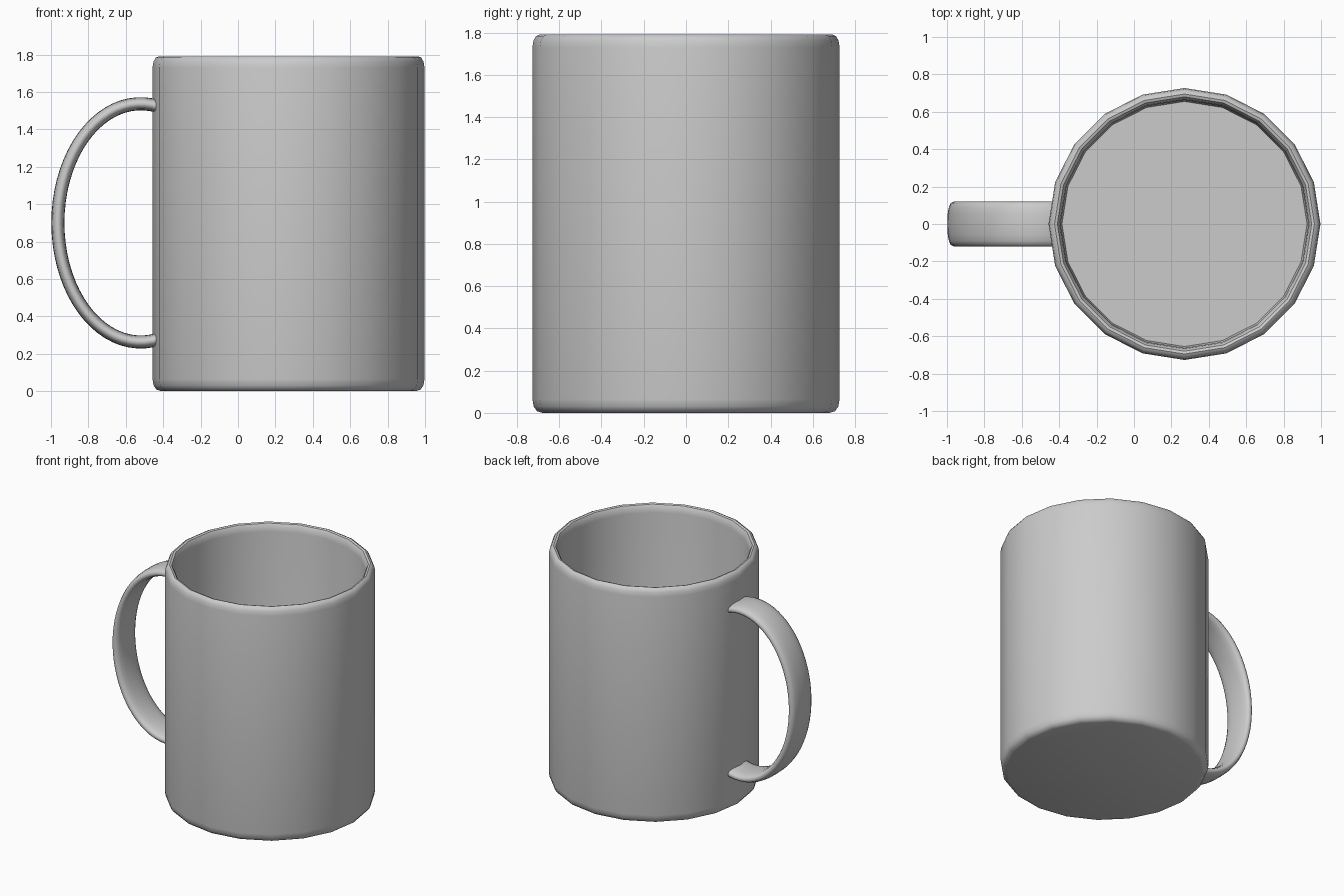
import bpy, bmesh
from math import sin, cos, pi, radians, copysign

if "Cube" in bpy.data.objects:
    bpy.data.objects.remove(bpy.data.objects["Cube"])

CX = 0.27       # axis of the cup body
SIDES = 20


def finish(name, bm, angle):
    bmesh.ops.recalc_face_normals(bm, faces=bm.faces)
    mesh = bpy.data.meshes.new(name)
    bm.to_mesh(mesh)
    bm.free()
    ob = bpy.data.objects.new(name, mesh)
    bpy.context.collection.objects.link(ob)
    bpy.ops.object.select_all(action='DESELECT')
    ob.select_set(True)
    bpy.context.view_layer.objects.active = ob
    bpy.ops.object.shade_smooth_by_angle(angle=radians(angle))
    return ob


def skin(bm, rings, closed_caps=True):
    """Bridge consecutive vertex rings with quads and cap both ends."""
    loops = [[bm.verts.new(p) for p in ring] for ring in rings]
    n = len(loops[0])
    for a, b in zip(loops, loops[1:]):
        for i in range(n):
            j = (i + 1) % n
            bm.faces.new((a[i], a[j], b[j], b[i]))
    bm.faces.new(loops[0])
    bm.faces.new(loops[-1])


# Cup body: outer wall, rounded rim, inner wall and floor as (radius, z)
profile = [(0.68, 0.0), (0.705, 0.008), (0.721, 0.03), (0.727, 0.065),
           (0.727, 1.73), (0.722, 1.762), (0.71, 1.783), (0.695, 1.79),
           (0.68, 1.785), (0.668, 1.765), (0.663, 1.73),
           (0.663, 0.10), (0.655, 0.065)]
bm = bmesh.new()
skin(bm, [[(CX + r * cos(2 * pi * i / SIDES), r * sin(2 * pi * i / SIDES), z)
           for i in range(SIDES)] for r, z in profile])
finish("cup_body", bm, 40)

# Handle: flat rounded band swept along an elliptical arc into the wall
HX, HZ, RX, RZ = -0.52, 0.90, 0.443, 0.637
HALF_W, HALF_T = 0.12, 0.035
STEPS, SECTION = 40, 16


def soft(v):
    return copysign(abs(v) ** 0.8, v)


start, end = radians(77), radians(283)
rings = []
for s in range(STEPS + 1):
    t = start + (end - start) * s / STEPS
    nx, nz = cos(t) / RX, sin(t) / RZ
    length = (nx * nx + nz * nz) ** 0.5
    nx, nz = nx / length, nz / length
    ring = []
    for k in range(SECTION):
        a = 2 * pi * k / SECTION
        d = HALF_T * soft(sin(a))
        ring.append((HX + RX * cos(t) + nx * d, HALF_W * soft(cos(a)),
                     HZ + RZ * sin(t) + nz * d))
    rings.append(ring)
bm = bmesh.new()
skin(bm, rings)
finish("handle", bm, 60)
